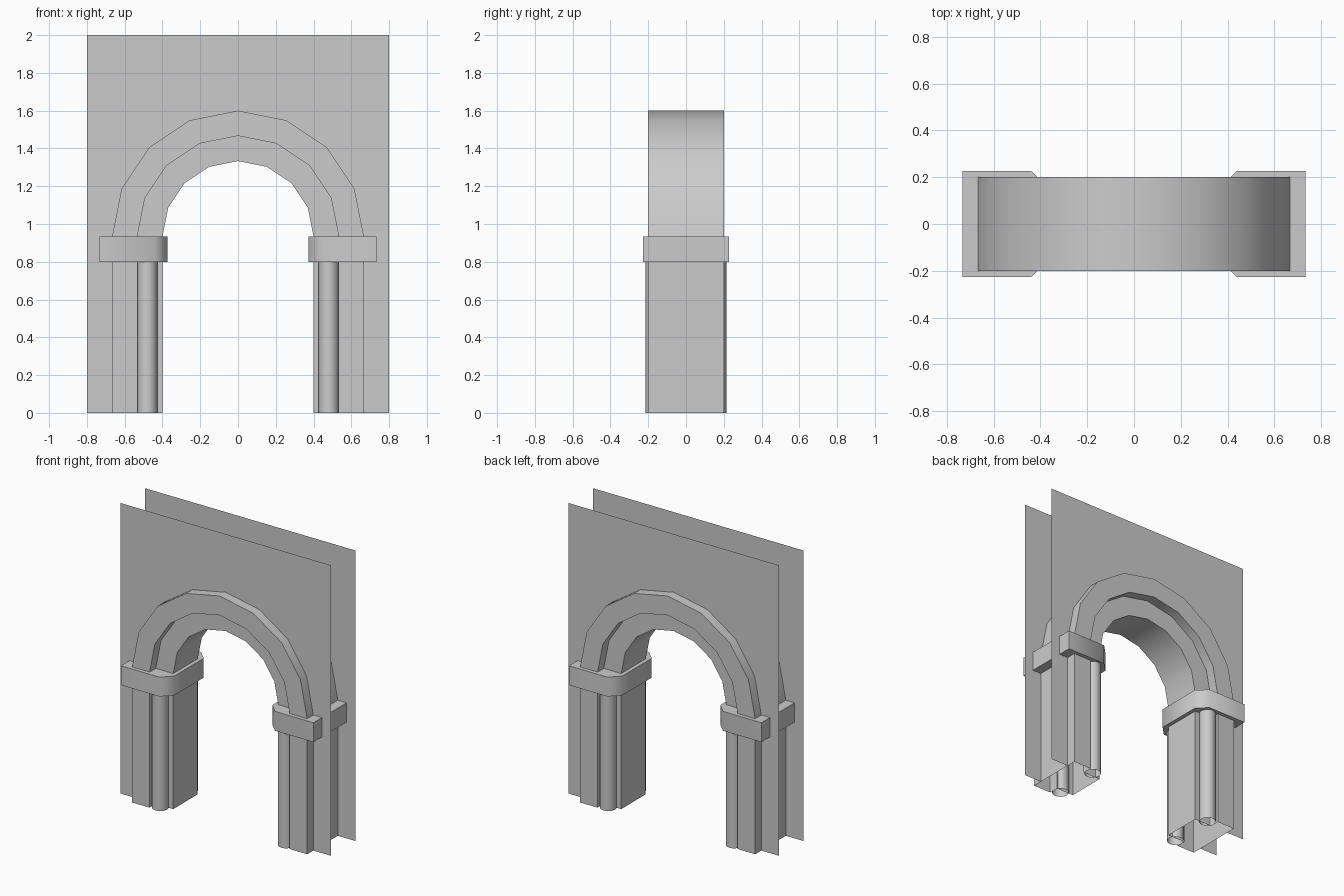
import bpy, bmesh, math

if "Cube" in bpy.data.objects:
    bpy.data.objects.remove(bpy.data.objects["Cube"])

U = 2 / 15            # module the whole gateway is laid out on
SPRING = 7 * U        # height where the arch springs
CAP_BOTTOM = 6 * U
SEGS = 8

# stepped cross-section shared by piers and arch: (distance from centre, y)
PROFILE = [(5*U, -1.5*U), (4*U, -1.5*U), (4*U, -U), (3*U, -U),
           (3*U, U), (4*U, U), (4*U, 1.5*U), (5*U, 1.5*U)]
# chamfered outline of the capital
CAP = [(5.5*U, -1.7*U), (3.3*U, -1.7*U), (2.8*U, -1.2*U),
       (2.8*U, 1.2*U), (3.3*U, 1.7*U), (5.5*U, 1.7*U)]


def finish(name, bm, recalc=True):
    if recalc:
        bmesh.ops.recalc_face_normals(bm, faces=bm.faces)
    mesh = bpy.data.meshes.new(name)
    bm.to_mesh(mesh)
    bm.free()
    ob = bpy.data.objects.new(name, mesh)
    bpy.context.collection.objects.link(ob)
    bpy.ops.object.select_all(action='DESELECT')
    ob.select_set(True)
    bpy.context.view_layer.objects.active = ob
    bpy.ops.object.shade_smooth_by_angle(angle=math.radians(50))
    return ob


def loft(name, rings, caps=False):
    """Skin a list of equal closed rings."""
    bm = bmesh.new()
    vs = [[bm.verts.new(p) for p in ring] for ring in rings]
    n = len(vs[0])
    for a, b in zip(vs, vs[1:]):
        for i in range(n):
            j = (i + 1) % n
            bm.faces.new((a[i], a[j], b[j], b[i]))
    if caps:
        bm.faces.new(vs[0])
        bm.faces.new(vs[-1])
    return finish(name, bm)


def arc(r):
    return [(r * math.cos(math.pi * k / SEGS), SPRING + r * math.sin(math.pi * k / SEGS))
            for k in range(SEGS + 1)]


# stepped arch ring
angles = [math.pi * k / SEGS for k in range(SEGS + 1)]
loft("arch", [[(r * math.cos(a), y, SPRING + r * math.sin(a)) for r, y in PROFILE]
              for a in angles])

for sx, side in ((-1, "left"), (1, "right")):
    # stepped pier and chamfered capital
    loft(side + "_pier", [[(sx * x, y, z) for x, y in PROFILE] for z in (0, CAP_BOTTOM)])
    loft(side + "_capital", [[(sx * x, y, z) for x, y in CAP] for z in (CAP_BOTTOM, SPRING)], True)
    # round shafts tucked into the pier steps
    for sy, end in ((-1, "front"), (1, "back")):
        loft(f"{side}_{end}_shaft",
             [[(sx * 3.6*U + 0.4*U * math.cos(t * math.pi / 8),
                sy * 1.2*U + 0.4*U * math.sin(t * math.pi / 8), z) for t in range(16)]
              for z in (0, CAP_BOTTOM)])

# thin wall sheets with the arched opening
for sy, end in ((-1, "front"), (1, "back")):
    bm = bmesh.new()
    inner = [(5*U, 0)] + arc(5*U) + [(-5*U, 0)]
    outer = [(0.8, 0), (0.8, SPRING)]
    for k in range(1, SEGS):
        x = inner[k + 1][0]
        outer.append((0.8 if k == 1 else -0.8 if k == SEGS - 1 else x * 0.8 / inner[3][0],
                      inner[2][1] if k in (1, SEGS - 1) else 2))
    outer += [(-0.8, SPRING), (-0.8, 0)]
    a = [bm.verts.new((x, sy * U, z)) for x, z in inner]
    b = [bm.verts.new((x, sy * U, z)) for x, z in outer]
    for i in range(len(a) - 1):
        f = bm.faces.new((a[i], b[i], b[i + 1], a[i + 1]))
        f.normal_update()
        if f.normal.y * sy < 0:
            f.normal_flip()
    finish(end + "_wall", bm, recalc=False)
